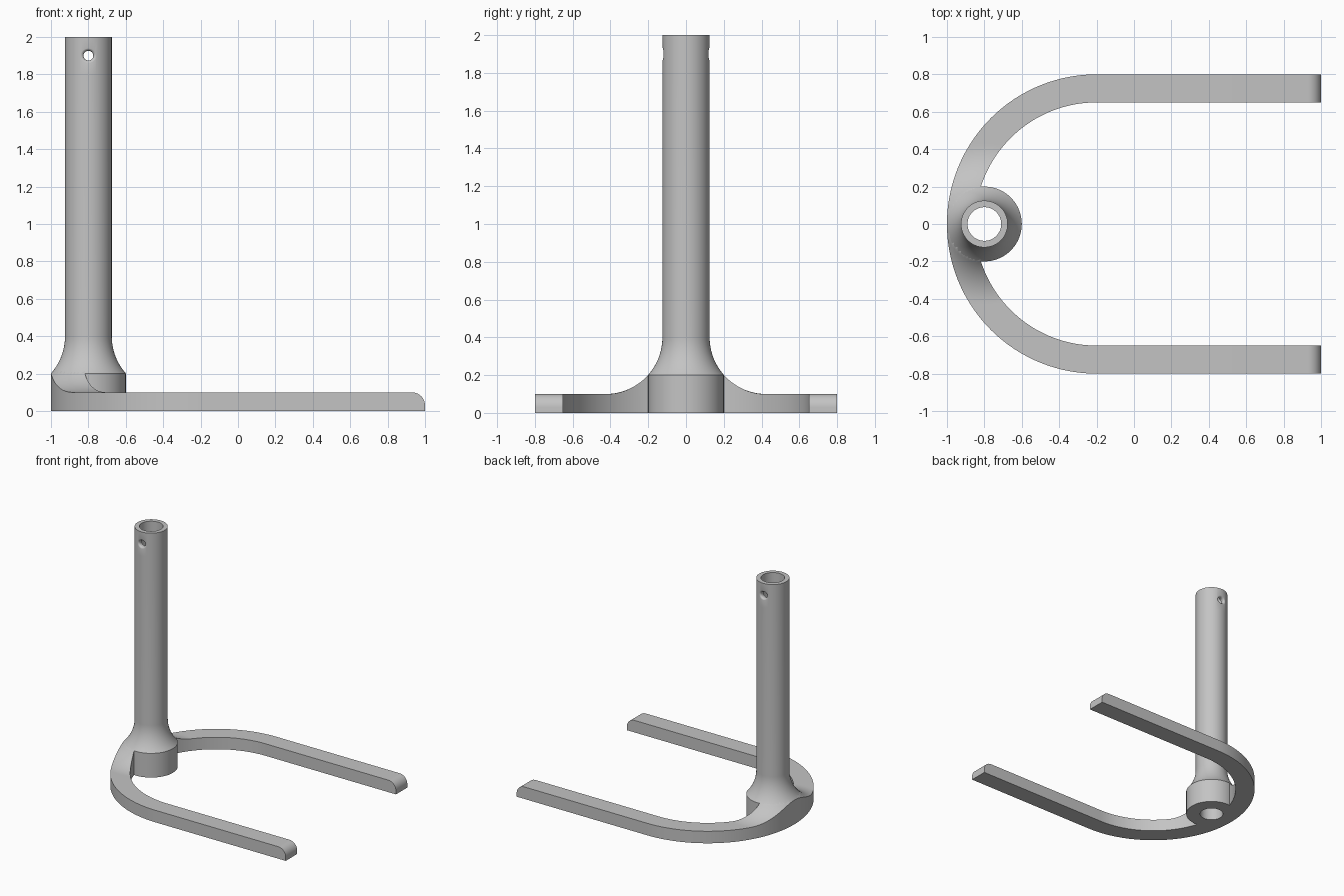
import bpy, bmesh
from math import sin, cos, pi, sqrt, acos, radians, hypot

cube = bpy.data.objects.get("Cube")
if cube:
    bpy.data.objects.remove(cube, do_unlink=True)

COL_X = -0.8                  # column axis
TUBE, BORE, BASE = 0.125, 0.09, 0.2
FILLET = 0.3                  # sweep from the tube down to the legs
BEND_X, OUTER, INNER = -0.2, 0.8, 0.65
LEG_H, TIP_R = 0.1, 0.07

grey = bpy.data.materials.new("plain grey")
grey.use_nodes = True
grey.diffuse_color = (0.55, 0.55, 0.55, 1)
grey.node_tree.nodes["Principled BSDF"].inputs["Base Color"].default_value = (0.55, 0.55, 0.55, 1)


def loft(name, loops, closed=False):
    """Skin a row of equal closed loops, either capped or joined end to end."""
    bm = bmesh.new()
    rows = [[bm.verts.new(p) for p in loop] for loop in loops]
    n = len(rows[0])
    pairs = list(zip(rows, rows[1:]))
    if closed:
        pairs.append((rows[-1], rows[0]))
    else:
        bm.faces.new(rows[0])
        bm.faces.new(rows[-1])
    for a, b in pairs:
        for i in range(n):
            j = (i + 1) % n
            bm.faces.new((a[i], a[j], b[j], b[i]))
    bmesh.ops.recalc_face_normals(bm, faces=bm.faces)
    mesh = bpy.data.meshes.new(name)
    bm.to_mesh(mesh)
    bm.free()
    obj = bpy.data.objects.new(name, mesh)
    bpy.context.collection.objects.link(obj)
    mesh.materials.append(grey)
    return obj


def circle(r, z, n=96):
    return [(COL_X + r * cos(2 * pi * i / n), r * sin(2 * pi * i / n), z) for i in range(n)]


def cut(obj, cutter):
    cutter.hide_render = True
    mod = obj.modifiers.new("cut", 'BOOLEAN')
    mod.operation, mod.solver, mod.object = 'DIFFERENCE', 'EXACT', cutter
    bpy.context.view_layer.objects.active = obj
    bpy.ops.object.modifier_apply(modifier=mod.name)
    bpy.data.objects.remove(cutter, do_unlink=True)


def smooth(obj):
    bpy.ops.object.select_all(action='DESELECT')
    obj.select_set(True)
    bpy.context.view_layer.objects.active = obj
    bpy.ops.object.shade_smooth_by_angle(angle=radians(30))


# Hollow column with a flared foot
CENTRE = TUBE + FILLET
profile = [(BORE, 0), (BASE, 0)]
start = acos((CENTRE - BASE) / FILLET)
for i in range(17):
    a = start * (1 - i / 16)
    profile.append((CENTRE - FILLET * cos(a), CENTRE - 0.025 - FILLET * sin(a)))
profile += [(TUBE, 1.8), (TUBE, 2), (BORE, 2), (BORE, 1.8)]
column = loft("column", [circle(r, z) for r, z in profile], closed=True)


# Rounded pin holes near the top, front and back
def pin_cutter(side):
    hole, edge, n = 0.026, 0.018, 40
    steps = [(0, None)] + [(t / 8, t) for t in range(9)] + [(1, None)]
    loops = []
    for k, (t, inside) in enumerate(steps):
        a = t * pi / 2
        r = hole + edge * (1 - cos(a))
        loop = []
        for i in range(n):
            b = 2 * pi * i / n
            x, z = r * cos(b) * (1 + 0.1 * t), r * sin(b)
            if inside is None:
                y = 0.0 if k == 0 else 0.2
            else:
                y = sqrt(TUBE ** 2 - x * x) - edge * (1 - sin(a)) + 0.001
            loop.append((COL_X + x, side * y, 1.9 + z))
        loops.append(loop)
    return loft("pin_cutter", loops)


for side in (-1, 1):
    cut(column, pin_cutter(side))
smooth(column)


# U-shaped base whose top rises into the flared foot
def height(x, y):
    d = max(hypot(x - COL_X, y), 0.19)
    z = LEG_H
    if d < CENTRE:
        z = 0.4 - sqrt(FILLET ** 2 - (CENTRE - d) ** 2)
    if x > 1 - TIP_R:
        z -= TIP_R - sqrt(max(TIP_R ** 2 - (x - 1 + TIP_R) ** 2, 0))
    return z


def section(x, nx, ny):
    """Cross-section at path point x, looking along the outward direction."""
    points = []
    for i in range(11):
        r = INNER + (OUTER - INNER) * i / 10
        px, py = x + r * nx, r * ny
        points.append((px, py, height(px, py)))
    return points + [(x + OUTER * nx, OUTER * ny, 0), (x + INNER * nx, INNER * ny, 0)]


tip = [1 - TIP_R + TIP_R * cos(pi / 2 * i / 10) for i in range(11)]
sections = [section(x, 0, 1) for x in tip]
for i in range(193):
    a = pi / 2 + pi * i / 192
    sections.append(section(BEND_X, cos(a), sin(a)))
sections += [section(x, 0, -1) for x in reversed(tip)]
base = loft("forked_base", sections)
cut(base, loft("bore_cutter", [circle(BORE + 0.01, -0.1), circle(BORE + 0.01, 0.5)]))
smooth(base)
